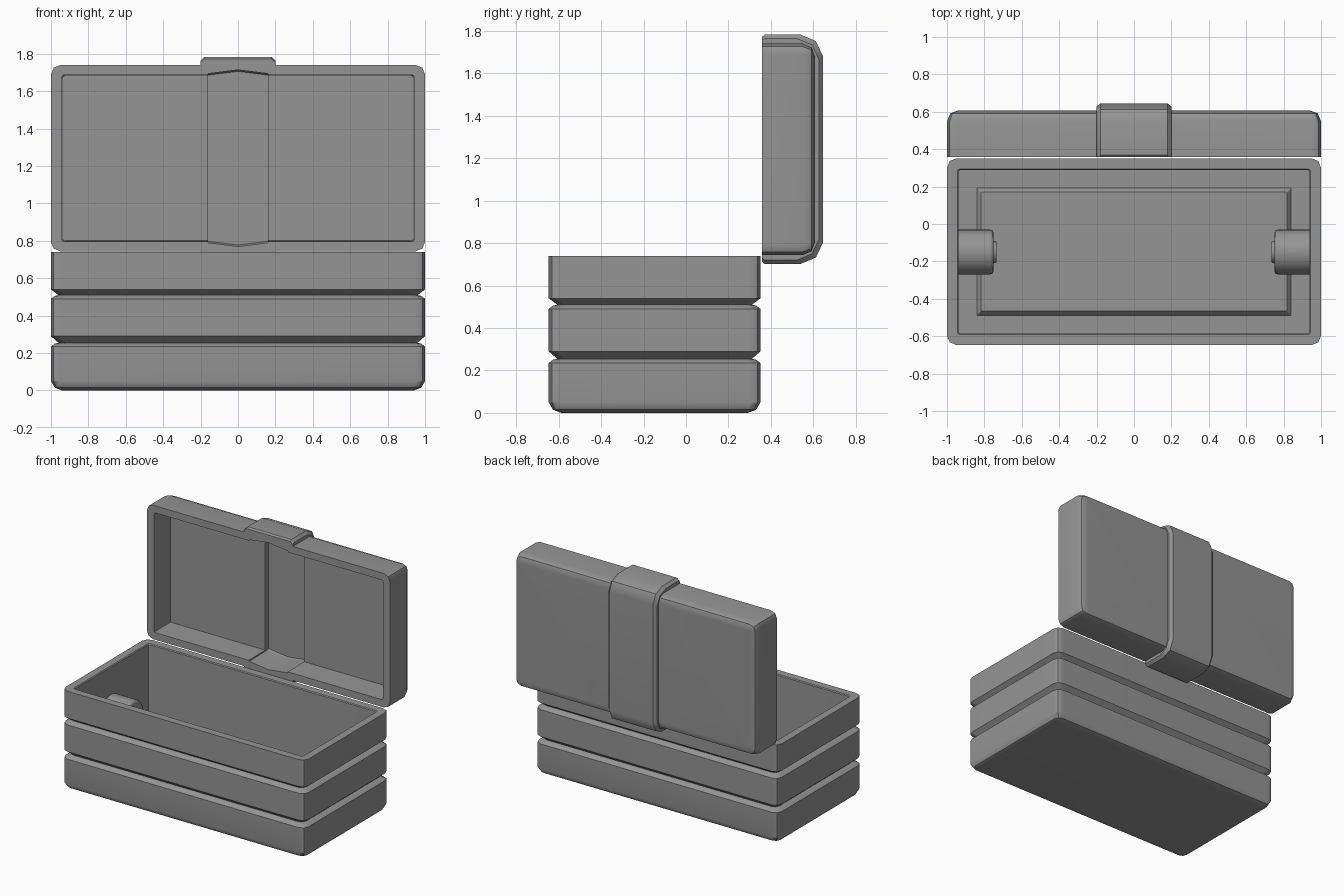
import bpy, bmesh, math

if "Cube" in bpy.data.objects:
    bpy.data.objects.remove(bpy.data.objects["Cube"])

dark_grey = bpy.data.materials.new("dark_grey")
dark_grey.diffuse_color = (0.3, 0.3, 0.3, 1)
dark_grey.use_nodes = True
dark_grey.node_tree.nodes["Principled BSDF"].inputs["Base Color"].default_value = dark_grey.diffuse_color


def loft(name, rings):
    """Skin matching rings of points and cap both ends."""
    bm = bmesh.new()
    loops = [[bm.verts.new(p) for p in r] for r in rings]
    n = len(loops[0])
    for a, b in zip(loops, loops[1:]):
        for i in range(n):
            j = (i + 1) % n
            bm.faces.new((a[i], a[j], b[j], b[i]))
    bm.faces.new(loops[0])
    bm.faces.new(loops[-1])
    bmesh.ops.recalc_face_normals(bm, faces=bm.faces)
    me = bpy.data.meshes.new(name)
    bm.to_mesh(me)
    bm.free()
    me.materials.append(dark_grey)
    ob = bpy.data.objects.new(name, me)
    bpy.context.collection.objects.link(ob)
    return ob


def rounded(hx, hy, r):
    """Rectangle outline with two-segment rounded corners."""
    pts = []
    for k, (sx, sy) in enumerate(((1, 1), (-1, 1), (-1, -1), (1, -1))):
        for s in range(3):
            a = math.radians(90 * k + 45 * s)
            pts.append((sx * (hx - r) + r * math.cos(a),
                        sy * (hy - r) + r * math.sin(a)))
    return pts


def stack(name, hx, hy, profile, place):
    """Stack rounded rectangles given as (inset, level, corner radius)."""
    return loft(name, [[place(u, v, lv) for u, v in rounded(hx - i, hy - i, r)]
                       for i, lv, r in profile])


def boolean(ob, other, op):
    m = ob.modifiers.new(op.title(), 'BOOLEAN')
    m.operation, m.object, m.solver = op, other, 'EXACT'
    bpy.context.view_layer.objects.active = ob
    bpy.ops.object.modifier_apply(modifier=m.name)
    bpy.data.objects.remove(other)


def smooth(ob, angle=32):
    bpy.ops.object.select_all(action='DESELECT')
    ob.select_set(True)
    bpy.context.view_layer.objects.active = ob
    bpy.ops.object.shade_smooth_by_angle(angle=math.radians(angle))
    m = ob.modifiers.new("Weighted normals", 'WEIGHTED_NORMAL')
    m.keep_sharp = True


def box_place(u, v, lv):
    return (u, v - 0.148, lv)


def lid_place(u, v, lv):
    return (u, lv, v + 1.242)


R = 0.05
# three-tier hollow box
smooth(stack("box_body", 1.0, 0.499, [
    (0.06, 0, 0.03), (0.02, 0.015, 0.04), (0, 0.05, R), (0, 0.235, R),
    (0.02, 0.25, R), (0.04, 0.255, 0.04), (0, 0.29, R), (0, 0.49, R),
    (0.02, 0.505, R), (0.04, 0.51, 0.04), (0, 0.54, R), (0, 0.74, R),
    (0.056, 0.74, 0.014), (0.062, 0.734, 0.012), (0.062, 0.06, 0.012)],
    box_place))

# raised floor panel
stack("floor_panel", 0.84, 0.34, [
    (0, 0.055, 0.002), (0, 0.06, 0.002), (0.022, 0.085, 0.002)], box_place)

# side rollers with end knobs
for s, name in ((-1, "left_roller"), (1, "right_roller")):
    rings = []
    for x, r in ((0.945, 0.12), (0.77, 0.12), (0.755, 0.114), (0.75, 0.10),
                 (0.75, 0.06), (0.735, 0.055)):
        rings.append([(s * x, -0.15 + r * math.cos(a), 0.41 + r * math.sin(a))
                      for a in (math.tau * k / 32 for k in range(32))])
    smooth(loft(name, rings), 50)

# open lid shell
lid = stack("lid", 1.0, 0.498, [
    (0.06, 0.607, 0.03), (0.018, 0.592, 0.04), (0, 0.55, R), (0, 0.358, R)],
    lid_place)


# strap outline in (y, z), symmetric about the lid centre
def strap_outline(d):
    half = [(0.358, 0.53), (0.37, 0.54), (0.54, 0.54),
            (0.612, 0.51), (0.645, 0.44)]
    half = [(y if i < 2 else y - d, z - d) for i, (y, z) in enumerate(half)]
    return ([(y, 1.242 + z) for y, z in half]
            + [(y, 1.242 - z) for y, z in reversed(half)])


strap = loft("strap", [[(x, y, z) for y, z in strap_outline(d)]
                       for x, d in ((-0.2, 0.018), (-0.18, 0),
                                    (0.18, 0), (0.2, 0.018))])
boolean(lid, strap, 'UNION')

# hollow inside of the lid
cavity = stack("cavity_cutter", 0.942, 0.446, [
    (0, 0.3, 0.01), (0.005, 0.547, 0.01)], lid_place)
cavity.hide_render = True
boolean(lid, cavity, 'DIFFERENCE')

# peaked channel inside the strap
channel_rings = []
for y, d in ((0.3, 0), (0.57, 0), (0.587, 0.008)):
    pts = [(-0.16, 0.452), (0, 0.472), (0.16, 0.452),
           (0.16, -0.452), (0, -0.472), (-0.16, -0.452)]
    channel_rings.append([(x, y, 1.242 + z - math.copysign(d, z)) for x, z in pts])
channel = loft("channel_cutter", channel_rings)
channel.hide_render = True
boolean(lid, channel, 'DIFFERENCE')
smooth(lid)
